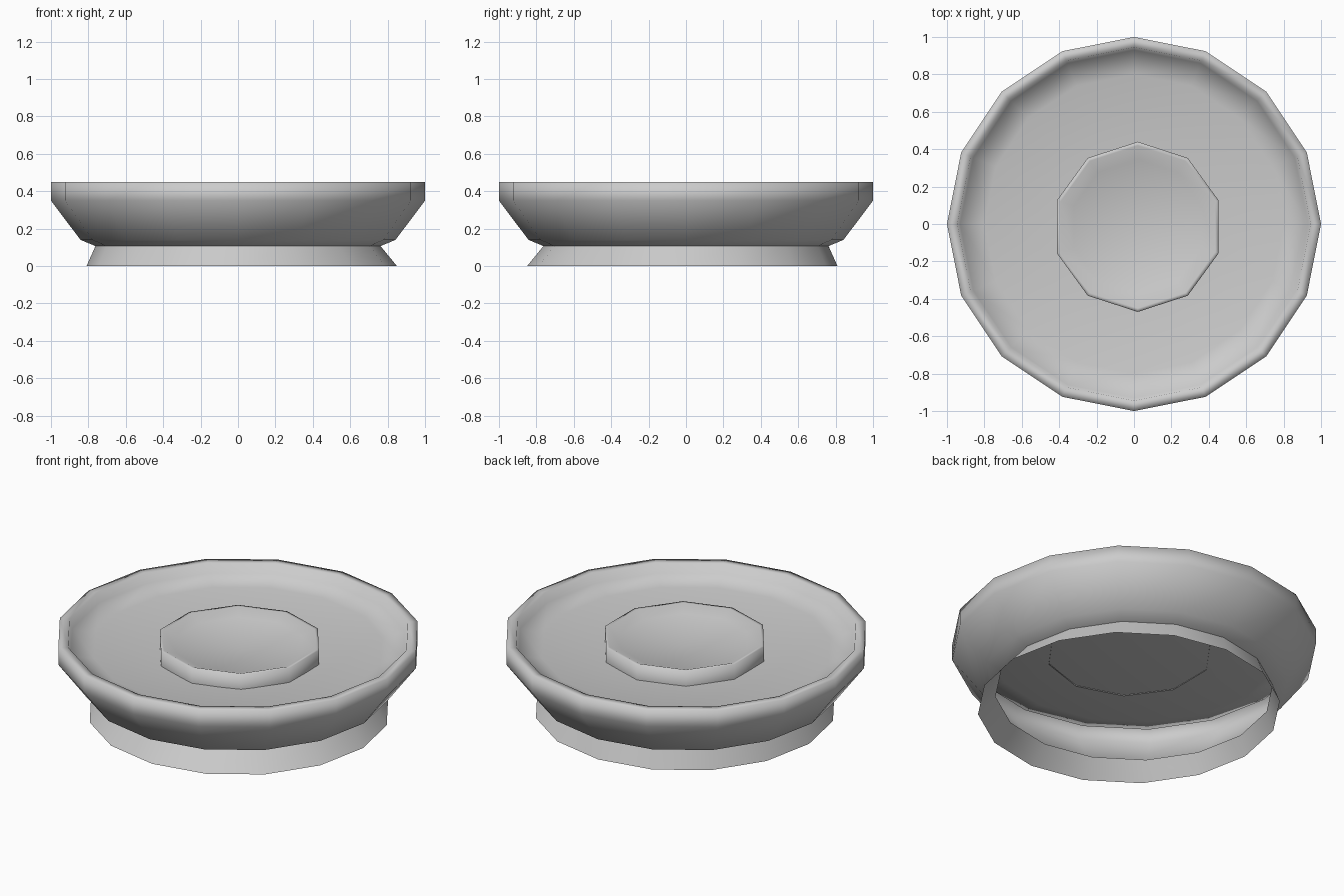
import bpy, bmesh, math

if "Cube" in bpy.data.objects:
    bpy.data.objects.remove(bpy.data.objects["Cube"])


def lathe(name, sides, profile, phase=0.0):
    """Spin rings of (radius, z, x offset, y offset); radius 0 closes to a point."""
    bm = bmesh.new()
    rings = []
    for r, z, ox, oy in profile:
        if r == 0:
            rings.append([bm.verts.new((ox, oy, z))])
            continue
        angles = [phase + 2 * math.pi * i / sides for i in range(sides)]
        rings.append([bm.verts.new((ox + r * math.cos(a), oy + r * math.sin(a), z))
                      for a in angles])
    for a, b in zip(rings, rings[1:]):
        for i in range(sides):
            j = (i + 1) % sides
            if len(b) == 1:
                bm.faces.new((a[i], a[j], b[0]))
            else:
                bm.faces.new((a[i], a[j], b[j], b[i]))
    for f in bm.faces:
        f.smooth = True
    mesh = bpy.data.meshes.new(name)
    bm.to_mesh(mesh)
    bm.free()
    ob = bpy.data.objects.new(name, mesh)
    bpy.context.collection.objects.link(ob)
    return ob


OX, OY = 0.02, -0.02

# Flared foot, slightly off centre at the floor, open underneath
lathe("foot_ring", 16, [(0.83, 0.0, OX, OY), (0.762, 0.107, 0, 0)])

# Outer wall, rim and shallow dish floor
lathe("dish", 16, [
    (0.762, 0.107, 0, 0), (0.842, 0.14, 0, 0), (1.0, 0.35, 0, 0),
    (1.0, 0.45, 0, 0), (0.945, 0.45, 0, 0), (0.93, 0.395, 0, 0),
    (0.80, 0.37, 0, 0), (0.45, 0.34, 0, 0), (0, 0.325, 0, 0)])

# Small ten-sided cup in the middle
lathe("centre_cup", 10, [
    (0.455, 0.335, OX, OY + 0.005), (0.455, 0.43, OX, OY + 0.005),
    (0.435, 0.43, OX, OY + 0.005), (0.36, 0.40, OX, OY + 0.005),
    (0, 0.375, OX, OY + 0.005)], phase=math.pi / 2)
